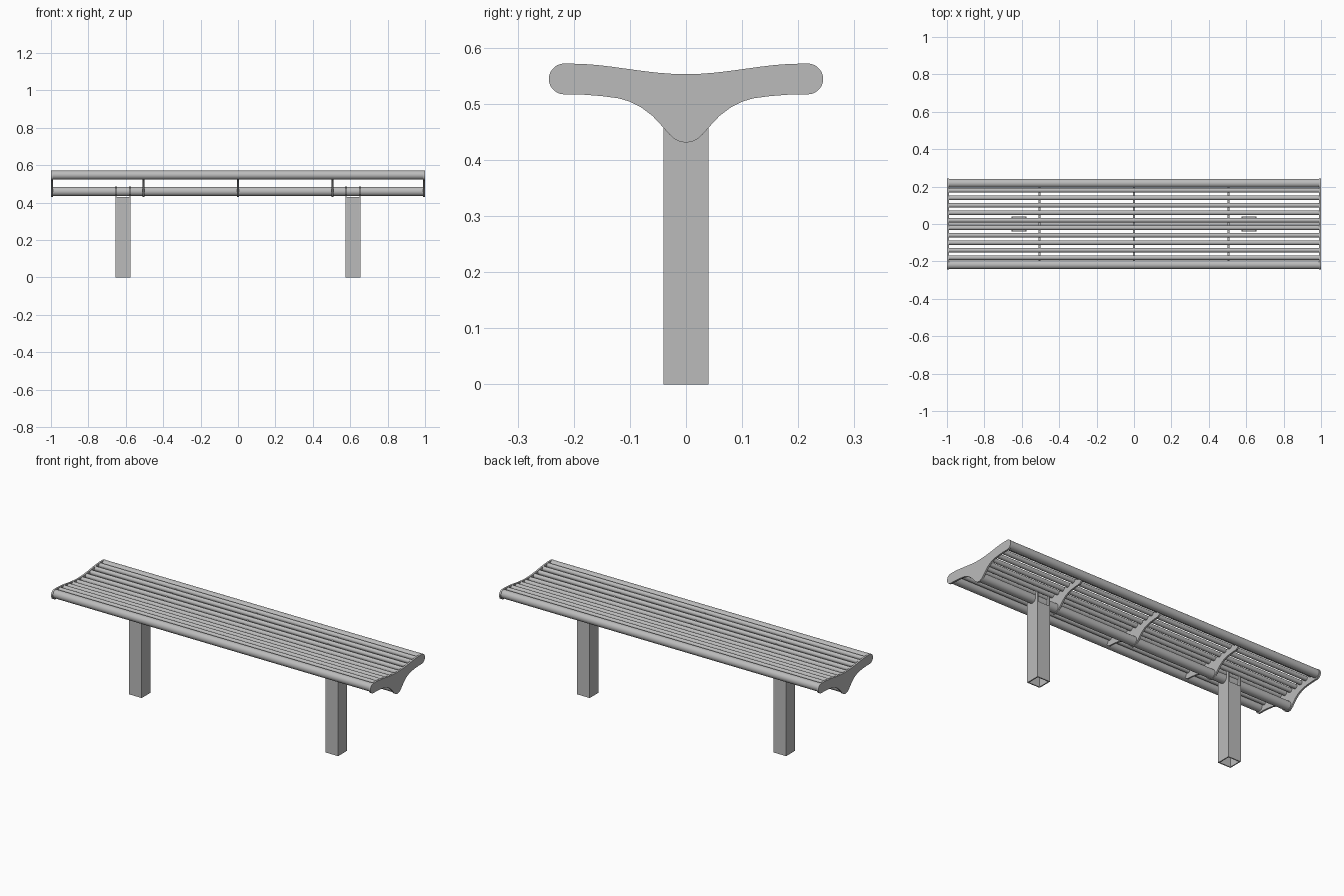
import bpy, bmesh, math
from mathutils import Matrix

cube = bpy.data.objects.get("Cube")
if cube:
    bpy.data.objects.remove(cube)

steel = bpy.data.materials.new("grey_steel")
steel.use_nodes = True
steel.diffuse_color = (0.5, 0.5, 0.5, 1)
steel.node_tree.nodes["Principled BSDF"].inputs["Base Color"].default_value = (0.5, 0.5, 0.5, 1)


def finish(name, bm):
    bmesh.ops.recalc_face_normals(bm, faces=bm.faces)
    mesh = bpy.data.meshes.new(name)
    bm.to_mesh(mesh)
    bm.free()
    mesh.materials.append(steel)
    obj = bpy.data.objects.new(name, mesh)
    bpy.context.collection.objects.link(obj)
    bpy.ops.object.select_all(action='DESELECT')
    obj.select_set(True)
    bpy.context.view_layer.objects.active = obj
    bpy.ops.object.shade_smooth_by_angle(angle=math.radians(35))
    return obj


def tube(name, y, z, radius, sides=24):
    bm = bmesh.new()
    place = Matrix.Translation((0, y, z)) @ Matrix.Rotation(math.pi / 2, 4, 'Y')
    bmesh.ops.create_cone(bm, cap_ends=True, segments=sides, radius1=radius,
                          radius2=radius, depth=1.984, matrix=place)
    return finish(name, bm)


def plate(name, outline, x, thickness):
    """Extrude a y-z outline along x, centred on x."""
    bm = bmesh.new()
    face = bm.faces.new([bm.verts.new((x - thickness / 2, y, z)) for y, z in outline])
    out = bmesh.ops.extrude_face_region(bm, geom=[face])
    moved = [v for v in out["geom"] if isinstance(v, bmesh.types.BMVert)]
    bmesh.ops.translate(bm, verts=moved, vec=(thickness, 0, 0))
    return finish(name, bm)


def mirrored(half):
    """Close a half outline that starts and ends on y = 0."""
    return half + [(-y, z) for y, z in reversed(half[1:-1])]


def arc(cy, cz, r, start, end, steps):
    angles = [math.radians(start + (end - start) * i / steps) for i in range(steps + 1)]
    return [(cy + r * math.cos(a), cz + r * math.sin(a)) for a in angles]


def seat_top(y):
    return 0.5625 - 0.0095 * math.cos(math.pi * min(abs(y) / 0.21, 1))


# Winged section shared by the end plates and ribs
under = [(0, 0.431), (0.01, 0.4325), (0.02, 0.437), (0.03, 0.446), (0.045, 0.463),
         (0.06, 0.479), (0.08, 0.494), (0.1, 0.504), (0.12, 0.51), (0.15, 0.514), (0.19, 0.517)]
top = [(0.21 * i / 8, seat_top(0.21 * i / 8)) for i in range(7, -1, -1)]
end_outline = mirrored(under + arc(0.217, 0.5445, 0.0275, -90, 90, 14) + top)
rib_outline = mirrored(under + [(0.205, 0.53)]
                       + [(y, seat_top(y) - 0.014) for y, z in top if y < 0.2])

for side, label in ((1, "left"), (-1, "right")):
    plate(label + "_end_plate", end_outline, side * 0.995, 0.01)
for x, label in ((-0.505, "right"), (0, "middle"), (0.505, "left")):
    plate(label + "_rib", rib_outline, x, 0.009)

# Long tubes: seat edges, central spine and slender seat rods
tube("front_edge_tube", -0.218, 0.5475, 0.0235)
tube("back_edge_tube", 0.218, 0.5475, 0.0235)
tube("spine_tube", 0, 0.46, 0.025)
for i in range(10):
    y = -0.18 + 0.04 * i
    tube("seat_rod_%d" % (i + 1), y, seat_top(y) - 0.0135, 0.0125, 16)

# Hollow posts: side walls rise into rounded prongs that cradle the spine
H, WALL = 0.04, 0.006
prong = arc(0.0325, 0.4825, 0.0075, 0, 180, 8)
cradle = arc(0, 0.46, 0.025, 0, -90, 10)
side_wall = mirrored([(0, 0), (H, 0)] + prong + cradle)
cross_wall = [(-WALL / 2, 0), (WALL / 2, 0), (WALL / 2, 0.43), (-WALL / 2, 0.43)]
for s, label in ((-1, "right"), (1, "left")):
    cx = s * 0.615
    for d, part in ((-1, "right"), (1, "left")):
        plate("%s_post_%s_wall" % (label, part), side_wall, cx + d * (H - WALL / 2), WALL)
    for d, part in ((-1, "front"), (1, "back")):
        outline = [(y + d * (H - WALL / 2), z) for y, z in cross_wall]
        plate("%s_post_%s_wall" % (label, part), outline, cx, 2 * (H - WALL))
